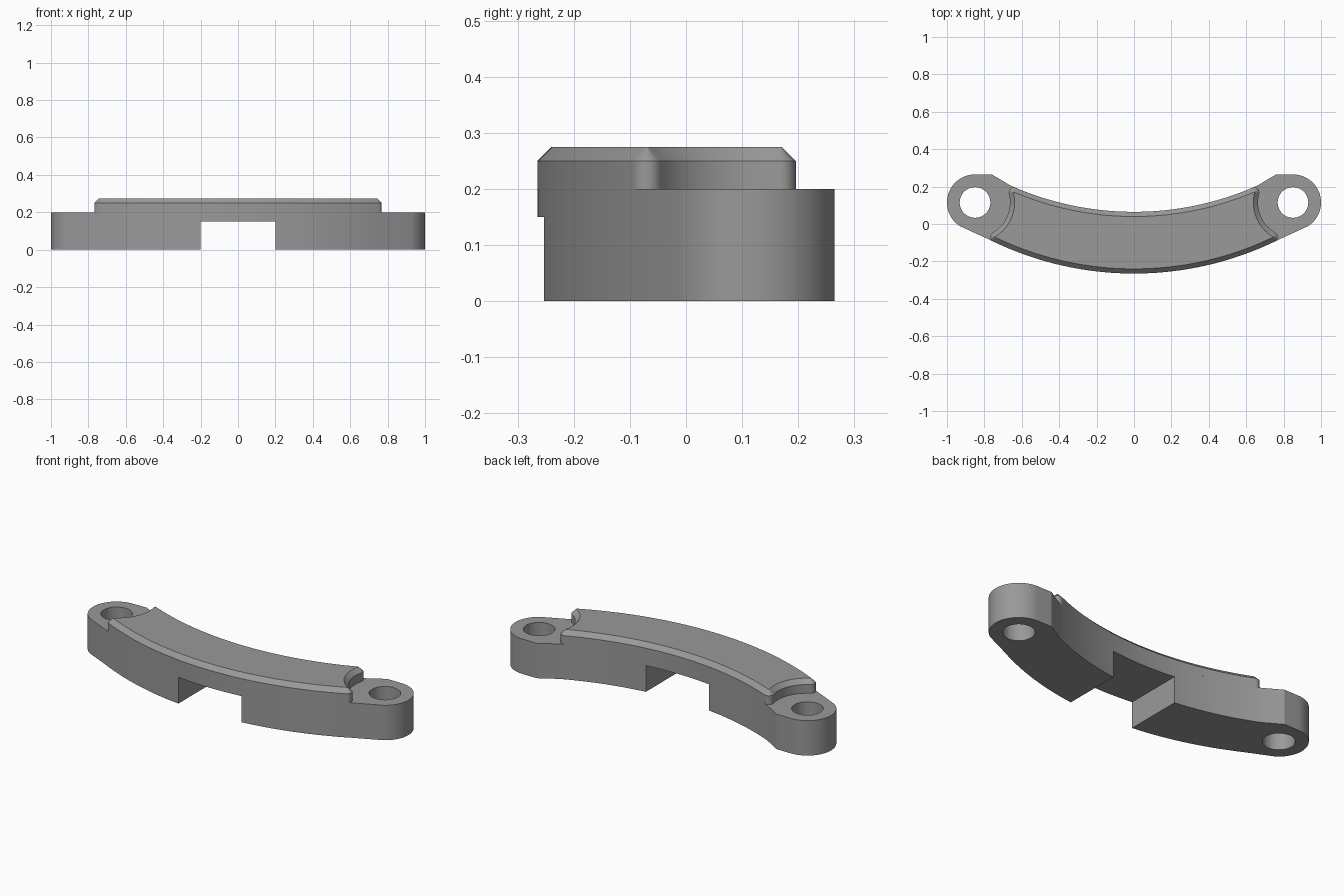
import bpy, bmesh, math
from mathutils import Vector

if "Cube" in bpy.data.objects:
    bpy.data.objects.remove(bpy.data.objects["Cube"])

V = lambda x, y: Vector((x, y))
EAR, EAR_R, HOLE_R = V(0.85, 0.115), 0.15, 0.082
C_OUT, R_OUT = V(0, 1.475), 1.74      # front wall arc
R_IN = 1.62
C_IN = V(0, 0.065 + R_IN)             # back wall arc
GAP, FILLET, CHAMFER = 0.187, 0.027, 0.025

grey = bpy.data.materials.new("grey")
grey.diffuse_color = (0.32, 0.32, 0.32, 1)
grey.use_nodes = True
grey.node_tree.nodes["Principled BSDF"].inputs["Base Color"].default_value = grey.diffuse_color


def arc(c, r, a0, a1, n):
    return [c + r * V(math.cos(a0 + (a1 - a0) * i / n), math.sin(a0 + (a1 - a0) * i / n))
            for i in range(n + 1)]


def angle(frm, to):
    return math.atan2(to.y - frm.y, to.x - frm.x)


def meet(c0, r0, c1, r1, side):
    """Intersection of two circles on the chosen side of the line c0-c1."""
    d = c1 - c0
    a = (r0 * r0 - r1 * r1 + d.length_squared) / (2 * d.length)
    h = math.sqrt(r0 * r0 - a * a)
    u = d.normalized()
    return c0 + u * a + V(-u.y, u.x) * h * side


def mirrored(half):
    """Close a right half, running from front centre to back centre."""
    return half + [V(-p.x, p.y) for p in reversed(half[1:-1])]


def inset(pts, d):
    """Offset a counter-clockwise outline inward."""
    out = []
    for i, p in enumerate(pts):
        a = (p - pts[i - 1]).normalized()
        b = (pts[(i + 1) % len(pts)] - p).normalized()
        n = V(-a.y - b.y, a.x + b.x).normalized()
        out.append(p + n * d / max(0.5, n.dot(V(-a.y, a.x))))
    return out


def loft(name, layers):
    """Solid through stacked outlines given as (points, z)."""
    bm = bmesh.new()
    rings = [[bm.verts.new((p.x, p.y, z)) for p in pts] for pts, z in layers]
    n = len(rings[0])
    for lo, hi in zip(rings, rings[1:]):
        for i in range(n):
            j = (i + 1) % n
            bm.faces.new((lo[i], lo[j], hi[j], hi[i]))
    bm.faces.new(rings[0][::-1])
    bm.faces.new(rings[-1])
    bmesh.ops.recalc_face_normals(bm, faces=bm.faces)
    me = bpy.data.meshes.new(name)
    bm.to_mesh(me)
    bm.free()
    me.materials.append(grey)
    ob = bpy.data.objects.new(name, me)
    bpy.context.collection.objects.link(ob)
    return ob


def cut(target, cutter):
    cutter.hide_render = True
    cutter.hide_set(True)
    m = target.modifiers.new("cut", 'BOOLEAN')
    m.operation, m.solver, m.object = 'DIFFERENCE', 'EXACT', cutter


def smooth(ob):
    bpy.ops.object.select_all(action='DESELECT')
    ob.select_set(True)
    bpy.context.view_layer.objects.active = ob
    bpy.ops.object.shade_smooth_by_angle(angle=math.radians(25))


# Body: curved bar with a rounded ear at each end
tangent = math.asin((EAR.x - C_OUT.x) / (R_OUT - EAR_R)) - math.pi / 2
tangent = max(tangent, math.radians(-63))
half = arc(C_OUT, R_OUT, -math.pi / 2, math.radians(-63.5), 28)
half += arc(EAR, EAR_R, tangent, math.pi / 2, 28)
half += [V(0.76, 0.265)]
half += arc(C_IN, R_IN, -math.pi / 2 + math.asin(0.66 / R_IN), -math.pi / 2, 28)
body = loft("curved_body", [(mirrored(half), 0), (mirrored(half), 0.2)])

# Bolt holes and the central notch underneath
for s, side in ((1, "right"), (-1, "left")):
    ring = arc(V(EAR.x * s, EAR.y), HOLE_R, 0, 2 * math.pi, 40)[:-1]
    cut(body, loft(side + "_hole_cutter", [(ring, -0.1), (ring, 0.4)]))
box = [V(-0.2, -0.5), V(0.2, -0.5), V(0.2, 0.5), V(-0.2, 0.5)]
cut(body, loft("notch_cutter", [(box, -0.1), (box, 0.15)]))

# Raised pad: arc walls, scooped ends around the bolts, rounded corners
f0 = meet(C_OUT, R_OUT - FILLET, EAR, GAP + FILLET, -1)
f1 = meet(C_IN, R_IN + FILLET, EAR, GAP + FILLET, -1)
full = 2 * math.pi
half = arc(C_OUT, R_OUT, -math.pi / 2, angle(C_OUT, f0), 28)
half += arc(f0, FILLET, angle(C_OUT, f0), angle(f0, EAR), 10)[1:]
half += arc(EAR, GAP, angle(EAR, f0) % full, angle(EAR, f1) % full, 16)[1:]
half += arc(f1, FILLET, angle(f1, EAR), angle(f1, C_IN), 10)[1:]
half += arc(C_IN, R_IN, angle(C_IN, f1), -math.pi / 2, 28)[1:]
outline = mirrored(half)
pad = loft("raised_pad", [(outline, 0.2), (outline, 0.25), (inset(outline, CHAMFER), 0.275)])

for ob in (body, pad):
    smooth(ob)
